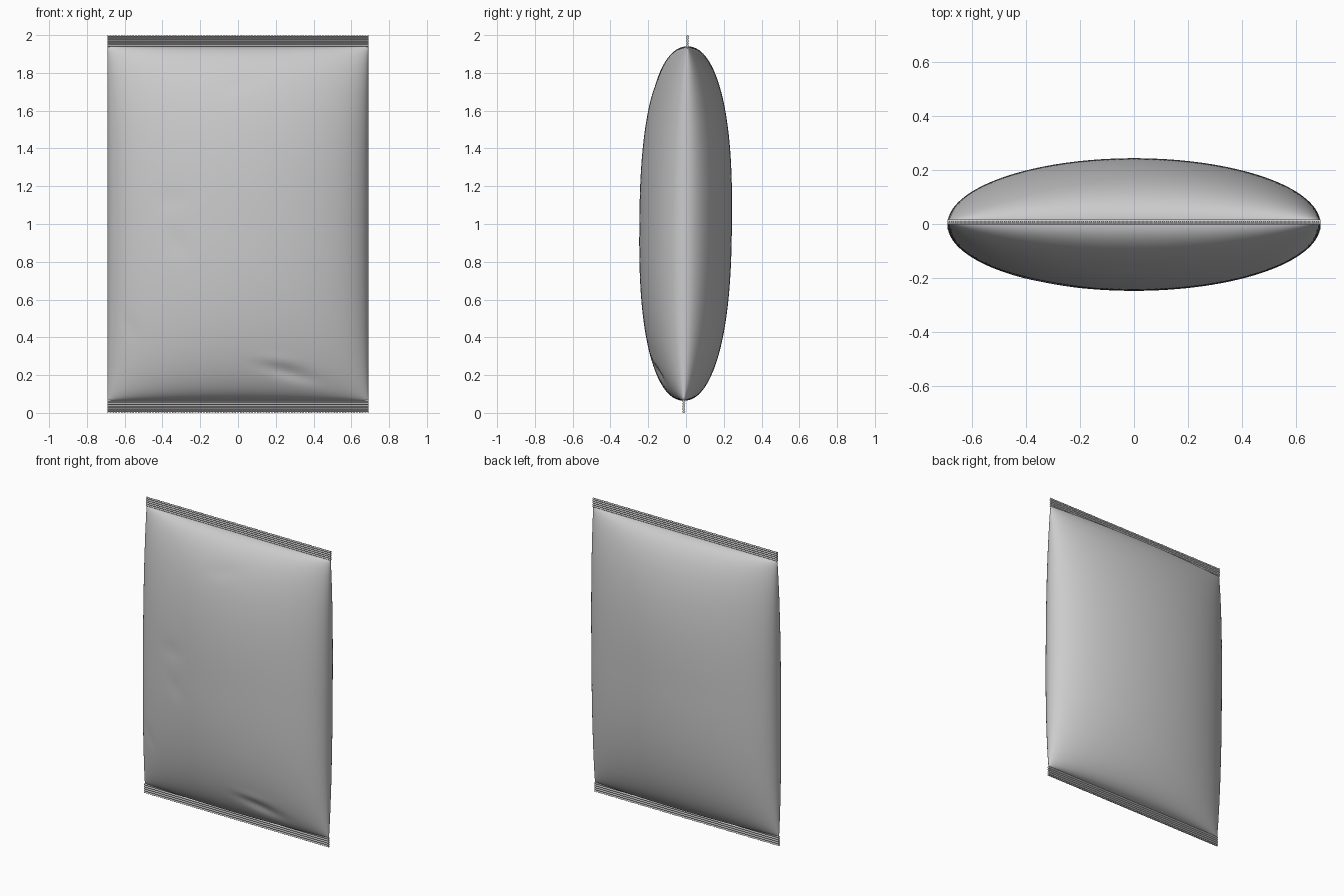
import bpy, math

cube = bpy.data.objects.get("Cube")
if cube:
    bpy.data.objects.remove(cube)

HALF_W, HALF_T = 0.69, 0.245
Z_LOW, Z_HIGH = 0.065, 1.94

foil = bpy.data.materials.new("grey foil")
foil.use_nodes = True
foil.diffuse_color = (0.6, 0.6, 0.6, 1)
foil.node_tree.nodes["Principled BSDF"].inputs["Base Color"].default_value = (0.6, 0.6, 0.6, 1)


def add_mesh(name, verts, faces):
    mesh = bpy.data.meshes.new(name)
    mesh.from_pydata(verts, [], faces)
    mesh.materials.append(foil)
    obj = bpy.data.objects.new(name, mesh)
    bpy.context.collection.objects.link(obj)
    return obj


def tube_faces(rows, cols):
    """Quads joining closed rings of vertices."""
    return [(r * cols + c, r * cols + (c + 1) % cols,
             (r + 1) * cols + (c + 1) % cols, (r + 1) * cols + c)
            for r in range(rows - 1) for c in range(cols)]


def centre_y(z):
    """The pouch leans very slightly backwards."""
    return -0.012 + 0.01 * z


# Shallow creases on the front: x, z, half length, half height, tilt, depth
DENTS = [(0.28, 0.21, 0.15, 0.035, -0.3, 0.022),
         (0.2, 0.275, 0.12, 0.03, -0.1, -0.006),
         (0.02, 1.75, 0.12, 0.05, 0.3, 0.005),
         (-0.35, 1.13, 0.08, 0.06, 0.0, 0.004),
         (-0.32, 0.9, 0.05, 0.08, 0.5, 0.004),
         (-0.57, 0.45, 0.04, 0.08, 0.4, 0.005)]


def dent(x, z):
    total = 0
    for dx, dz, length, height, tilt, depth in DENTS:
        u = (x - dx) * math.cos(tilt) + (z - dz) * math.sin(tilt)
        v = (z - dz) * math.cos(tilt) - (x - dx) * math.sin(tilt)
        total += depth * math.exp(-(u / length) ** 2 - (v / height) ** 2)
    return total


# Inflated body: elliptical rings that close to a line at each seal
ROWS, COLS = 121, 160
verts = []
for r in range(ROWS):
    t = -math.cos(math.pi * r / (ROWS - 1))
    z = (Z_LOW + Z_HIGH) / 2 + t * (Z_HIGH - Z_LOW) / 2
    bulge = max(0, 1 - abs(t) ** 2.5) ** 0.47
    thick = 0.002 + (HALF_T - 0.002) * bulge
    for c in range(COLS):
        a = math.tau * c / COLS
        x, side = HALF_W * math.cos(a), math.sin(a)
        y = thick * side
        if side < 0:
            y = min(y + dent(x, z) * bulge * -side, 0)
        verts.append((x, y + centre_y(z), z))
body = add_mesh("pouch_body", verts, tube_faces(ROWS, COLS))
body.data.shade_smooth()


# Crimped seals: ribbed flat strips with a finely serrated outer edge
def add_seal(name, z_inner, z_outer):
    teeth, ribs = 184, 10
    cols = 2 * (teeth + 1)
    verts = []
    for r in range(ribs + 1):
        f = r / ribs
        half = 0.009 if r % 2 else 0.003
        for c in range(cols):
            front = c <= teeth
            i = c if front else cols - 1 - c
            x = HALF_W * (2 * i / teeth - 1)
            z = z_inner + (z_outer - z_inner) * f
            if r == ribs and i % 2:
                z -= 0.005 * (1 if z_outer > z_inner else -1)
            verts.append((x, centre_y(z_outer) + (-half if front else half), z))
    faces = tube_faces(ribs + 1, cols)
    # Close the outer and inner rims
    for base in (0, ribs * cols):
        for i in range(teeth):
            quad = (base + i, base + i + 1, base + cols - 2 - i, base + cols - 1 - i)
            faces.append(quad if base else quad[::-1])
    if z_outer < z_inner:
        faces = [f[::-1] for f in faces]
    return add_mesh(name, verts, faces)


add_seal("top_seal", Z_HIGH - 0.003, 2.0)
add_seal("bottom_seal", Z_LOW + 0.003, 0.0)
